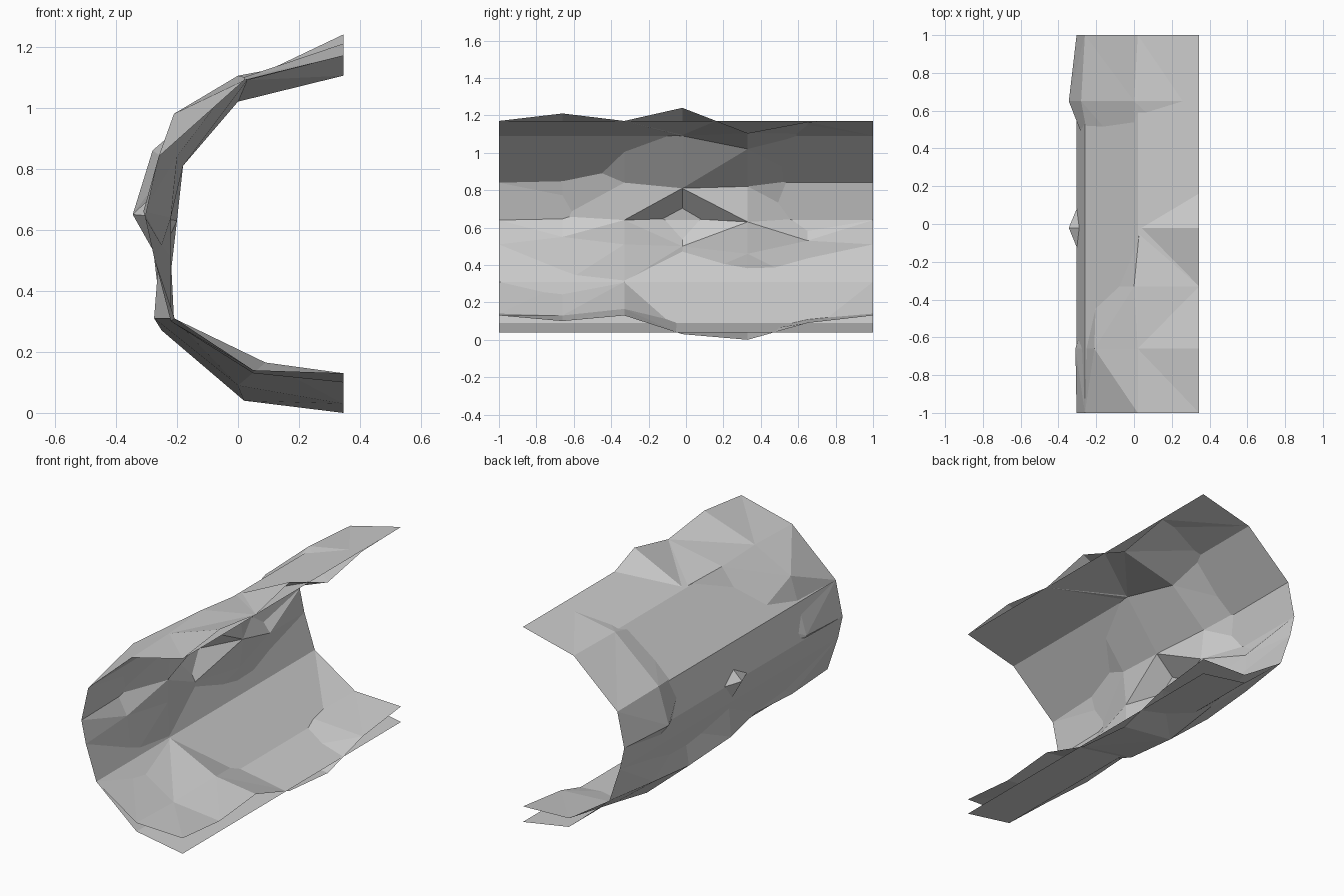
import bpy, bmesh

# cross-section (x, z) from roof lip, round the wall, down to the floor lip
ARC = [(0.345, 1.17), (0.02, 1.09), (-0.26, 0.84), (-0.304, 0.64),
       (-0.275, 0.51), (-0.208, 0.31)]
SHELL = ARC + [(0.05, 0.09), (0.345, 0.04)]
LINING_END = ARC + [(0.05, 0.14), (0.345, 0.13)]

# uneven inner sections: (y, x/z points in the same order)
ROUGH = [
    (-0.66, [(0.345, 1.21), (0.02, 1.10), (-0.21, 0.98), (-0.31, 0.66),
             (-0.25, 0.55), (-0.22, 0.30), (0.05, 0.13), (0.345, 0.10)]),
    (-0.33, [(0.345, 1.17), (0.0, 1.105), (-0.20, 0.84), (-0.22, 0.64),
             (-0.22, 0.51), (-0.21, 0.31), (0.09, 0.165), (0.345, 0.13)]),
    (-0.02, [(0.345, 1.24), (0.03, 1.09), (-0.18, 0.81), (-0.345, 0.65),
             (-0.26, 0.50), (-0.275, 0.31), (0.0, 0.09), (0.345, 0.03)]),
    (0.33, [(0.345, 1.105), (0.0, 1.02), (-0.22, 0.82), (-0.20, 0.63),
            (-0.22, 0.46), (-0.25, 0.27), (0.02, 0.04), (0.345, 0.0)]),
    (0.65, [(0.345, 1.165), (0.0, 1.10), (-0.28, 0.86), (-0.345, 0.65),
            (-0.25, 0.53), (-0.25, 0.30), (0.0, 0.11), (0.345, 0.09)]),
]


def loft(name, sections):
    """Open faceted sheet skinned through a list of (y, profile) sections."""
    bm = bmesh.new()
    rows = [[bm.verts.new((x, y, z)) for x, z in prof] for y, prof in sections]
    for a, b in zip(rows, rows[1:]):
        for i in range(len(a) - 1):
            bm.faces.new((a[i], a[i + 1], b[i + 1], b[i]))
    bmesh.ops.triangulate(bm, faces=bm.faces[:])
    bmesh.ops.recalc_face_normals(bm, faces=bm.faces[:])
    mesh = bpy.data.meshes.new(name)
    bm.to_mesh(mesh)
    bm.free()
    obj = bpy.data.objects.new(name, mesh)
    bpy.context.collection.objects.link(obj)
    return obj


# smooth straight outer sheet
loft("tunnel_shell", [(-1, SHELL), (1, SHELL)])
# rough rocky sheet weaving through it
loft("rock_lining", [(-1, LINING_END)] + ROUGH + [(1, LINING_END)])
